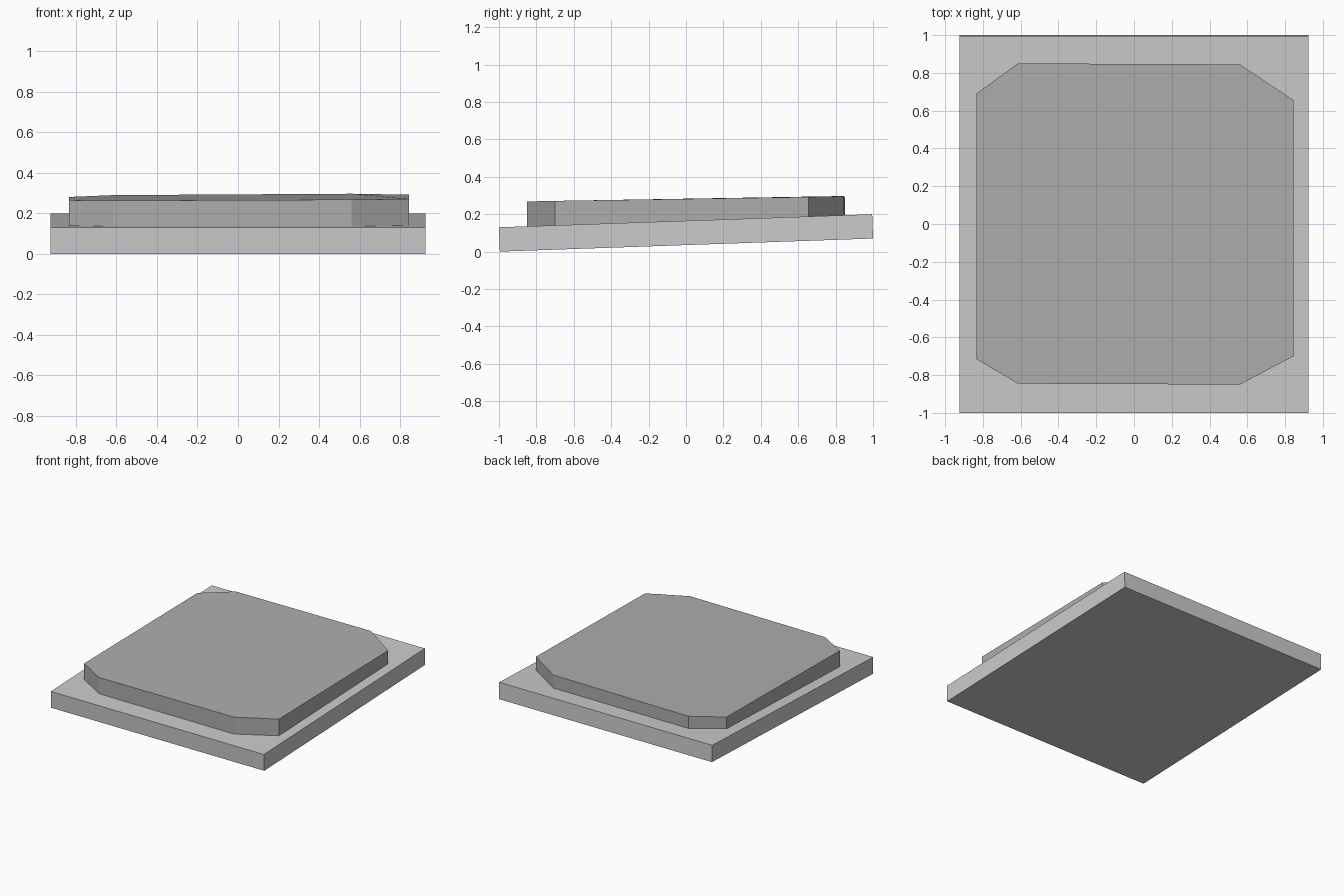
import bpy, bmesh, math
from mathutils import Matrix

if "Cube" in bpy.data.objects:
    bpy.data.objects.remove(bpy.data.objects["Cube"])

TILT = 0.035  # slope of the slab, rising towards the back


def make_object(name, bm):
    bmesh.ops.recalc_face_normals(bm, faces=bm.faces)
    mesh = bpy.data.meshes.new(name)
    bm.to_mesh(mesh)
    bm.free()
    obj = bpy.data.objects.new(name, mesh)
    bpy.context.collection.objects.link(obj)
    return obj


# Tilted rectangular base slab
bm = bmesh.new()
bmesh.ops.create_cube(bm, size=1)
bmesh.ops.scale(bm, vec=(1.85, 1.9967, 0.13), verts=bm.verts)
bmesh.ops.rotate(bm, matrix=Matrix.Rotation(math.atan(TILT), 3, 'X'), verts=bm.verts)
low = min(v.co.z for v in bm.verts)
bmesh.ops.translate(bm, vec=(0, 0, -low), verts=bm.verts)
make_object("base_slab", bm)

# Upper plate with four cut corners: x, y and top height of each outline point
outline = [(-0.835, -0.715, 0.265), (-0.615, -0.845, 0.263), (0.56, -0.85, 0.268),
           (0.845, -0.70, 0.271), (0.845, 0.655, 0.292), (0.56, 0.845, 0.297),
           (-0.615, 0.85, 0.290), (-0.835, 0.69, 0.281)]
bm = bmesh.new()
# underside follows the slab surface, sunk slightly to avoid a gap
bottom = [bm.verts.new((x, y, 0.163 + TILT * y)) for x, y, z in outline]
top = [bm.verts.new(p) for p in outline]
bm.faces.new(bottom)
bm.faces.new(top)
for i in range(len(outline)):
    j = (i + 1) % len(outline)
    bm.faces.new((bottom[i], bottom[j], top[j], top[i]))
plate = make_object("upper_plate", bm)

mat = bpy.data.materials.new("dark_grey")
mat.diffuse_color = (0.42, 0.42, 0.42, 1)
mat.use_nodes = True
mat.node_tree.nodes["Principled BSDF"].inputs["Base Color"].default_value = mat.diffuse_color
plate.data.materials.append(mat)
